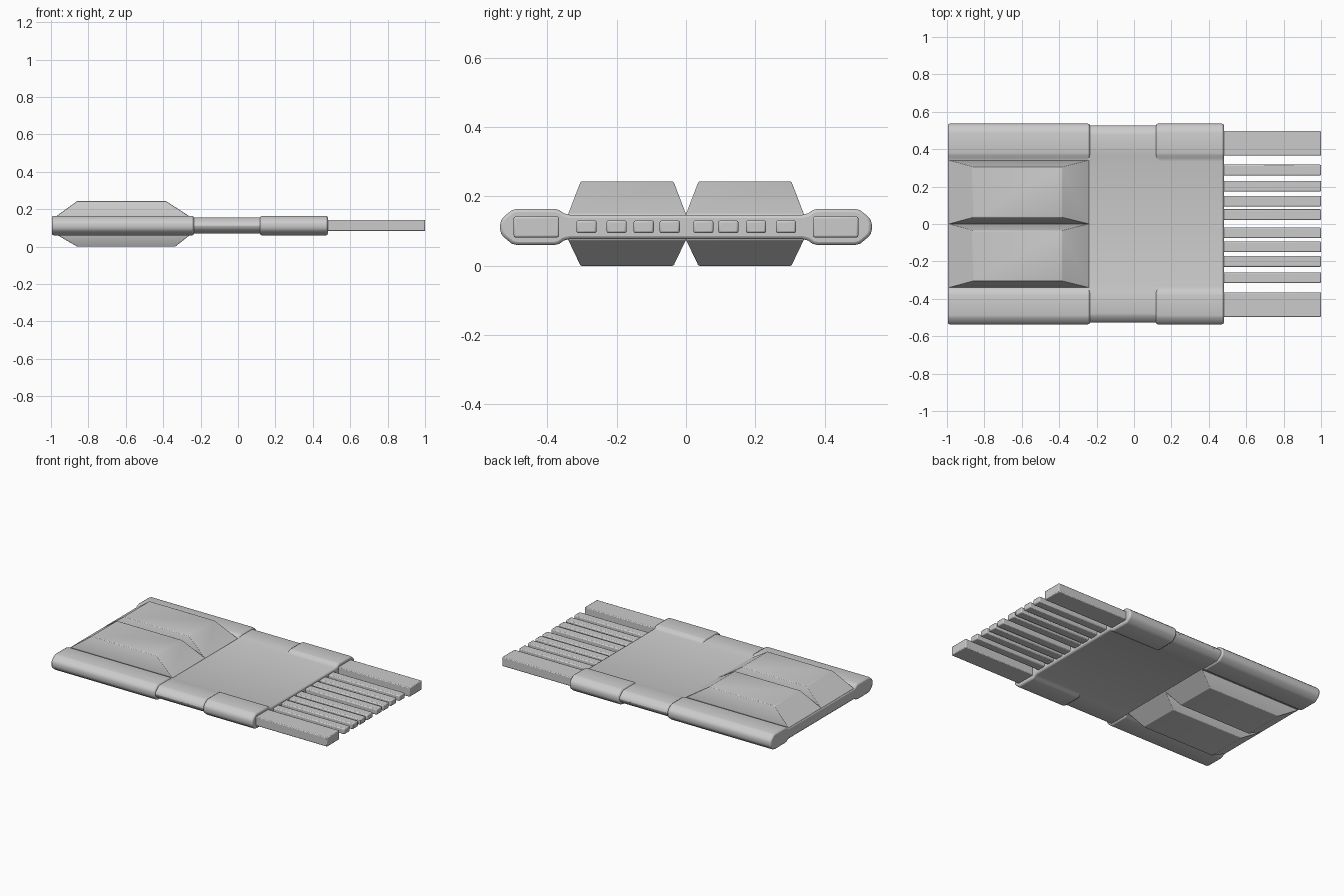
import bpy
import bmesh
import math

cube = bpy.data.objects.get("Cube")
if cube:
    bpy.data.objects.remove(cube, do_unlink=True)

grey = bpy.data.materials.new("light_grey")
grey.use_nodes = True
COLOUR = (0.6, 0.6, 0.6, 1)
grey.diffuse_color = COLOUR
grey.node_tree.nodes["Principled BSDF"].inputs["Base Color"].default_value = COLOUR

MID = 0.112  # height of the flat centre plane


def loft(name, rings, bevel=0.0, angle=60):
    """Skin a list of equal-length closed rings and cap both ends."""
    bm = bmesh.new()
    loops = [[bm.verts.new(p) for p in ring] for ring in rings]
    for a, b in zip(loops, loops[1:]):
        for i in range(len(a)):
            j = (i + 1) % len(a)
            bm.faces.new((a[i], a[j], b[j], b[i]))
    bm.faces.new(loops[0][::-1])
    bm.faces.new(loops[-1])
    bmesh.ops.recalc_face_normals(bm, faces=bm.faces)
    mesh = bpy.data.meshes.new(name)
    bm.to_mesh(mesh)
    bm.free()
    mesh.materials.append(grey)
    obj = bpy.data.objects.new(name, mesh)
    bpy.context.collection.objects.link(obj)
    if bevel:
        mod = obj.modifiers.new("rounded_edges", "BEVEL")
        mod.width = bevel
        mod.segments = 2
        mod.limit_method = "ANGLE"
        mod.angle_limit = math.radians(angle)
    bpy.ops.object.select_all(action="DESELECT")
    obj.select_set(True)
    bpy.context.view_layer.objects.active = obj
    bpy.ops.object.shade_smooth_by_angle(angle=math.radians(35))
    return obj


def rect(x, y0, y1, z0, z1):
    return [(x, y0, z0), (x, y1, z0), (x, y1, z1), (x, y0, z1)]


# Flat centre web widening into a thick rounded rail on each side
QUARTER = [(0.335, 0.035), (0.352, 0.039), (0.366, 0.049), (0.38, 0.052),
           (0.488, 0.052), (0.503, 0.048), (0.526, 0.029), (0.533, 0.02),
           (0.536, 0.008)]


def body_section(name, x0, x1, slim=0.0):
    side = []
    for y, z in QUARTER:
        rail = y > 0.36
        side.append((y - slim if y > 0.48 else y, z - slim if rail else z))
    side += [(y, -z) for y, z in reversed(side)]
    profile = side + [(-y, z) for y, z in reversed(side)]
    loft(name, [[(x, y, MID + z) for y, z in profile] for x in (x0, x1)], 0.009)


body_section("rear_housing", -0.995, -0.236)
body_section("middle_housing", -0.25, 0.13, 0.009)
body_section("front_housing", 0.118, 0.48)

# Raised pods with sloping sides, above and below the rear housing
for side, y0, y1 in (("right", -0.34, 0.0), ("left", 0.0, 0.34)):
    for level, sign, crest_end in (("upper", 1, -0.385), ("lower", -1, -0.335)):
        def ring(xa, xb, ya, yb, h):
            z = MID + sign * h
            return [(xa, ya, z), (xb, ya, z), (xb, yb, z), (xa, yb, z)]
        loft(f"{side}_{level}_pod",
             [ring(-0.99, -0.24, y0, y1, 0.03),
              ring(-0.99, -0.24, y0, y1, 0.037),
              ring(-0.86, crest_end, y0 + 0.036, y1 - 0.036,
                   0.131 if sign > 0 else MID)], 0.003, 30)

# Wide outer blades
for side, s in (("right", -1), ("left", 1)):
    ya, yb = sorted((s * 0.366, s * 0.497))
    loft(side + "_blade", [rect(x, ya, yb, 0.082, 0.142) for x in (0.46, 1.0)],
         0.005, 30)

# Thin contact pins
for i, y in enumerate((-0.287, -0.2, -0.122, -0.047, 0.05, 0.122, 0.202, 0.288)):
    loft(f"contact_pin_{i + 1}",
         [rect(x, y - 0.029, y + 0.029, 0.094, 0.131) for x in (0.46, 1.0)],
         0.006, 30)
